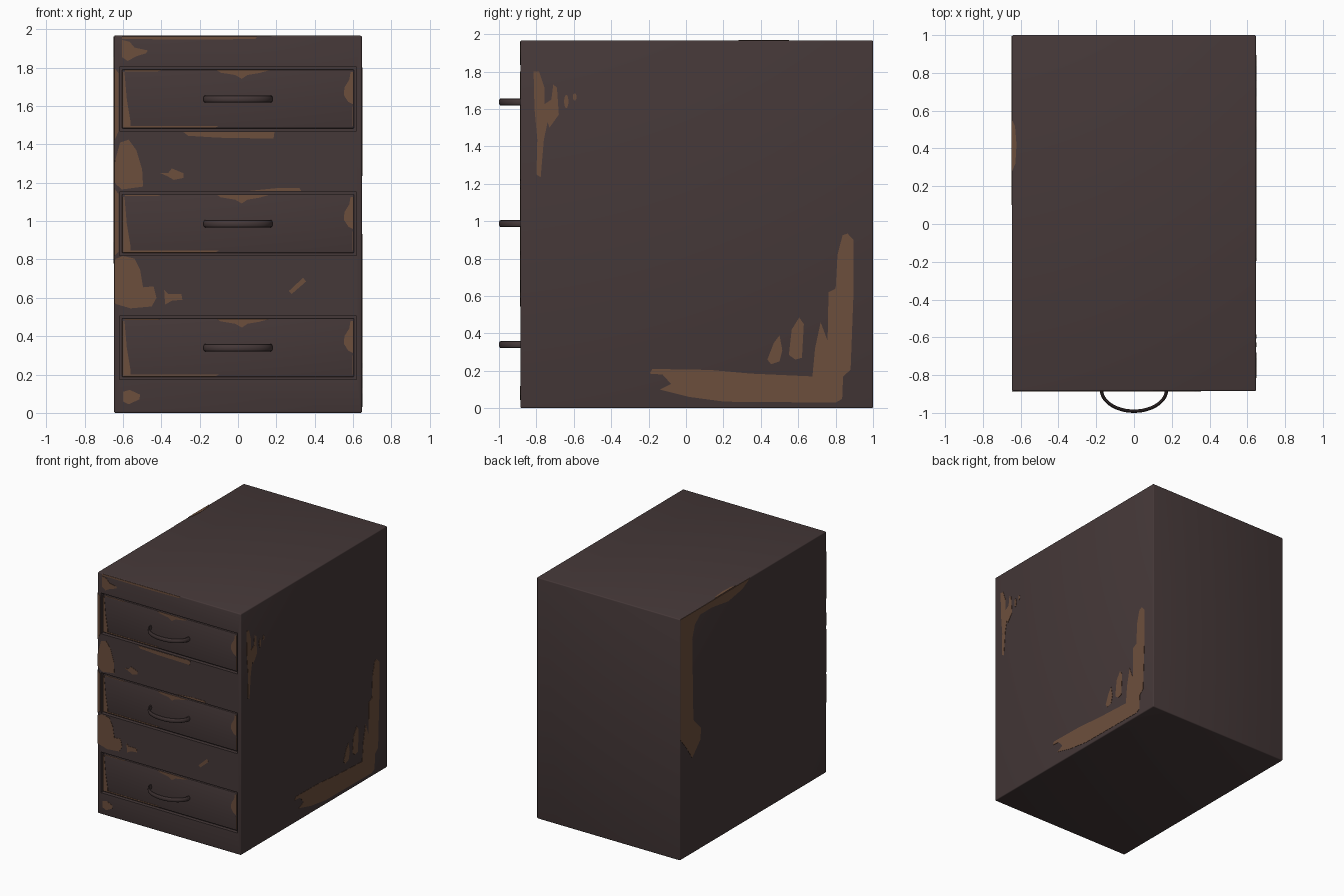
import bpy, bmesh, math

X, FRONT, BACK, H = 0.646, -0.885, 1.0, 1.967
DRAWER_Z = (0.34, 0.987, 1.637)


def material(name, rgb):
    m = bpy.data.materials.new(name)
    m.diffuse_color = (*rgb, 1)
    return m


PAINT = material("dark brown paint", (0.060, 0.040, 0.040))
RUST = material("rust", (0.152, 0.078, 0.046))


def make(name, bm, mat):
    bmesh.ops.recalc_face_normals(bm, faces=bm.faces[:])
    me = bpy.data.meshes.new(name)
    bm.to_mesh(me)
    bm.free()
    if mat:
        me.materials.append(mat)
    ob = bpy.data.objects.new(name, me)
    bpy.context.collection.objects.link(ob)
    return ob


def box(name, lo, hi, mat, bevel=0):
    bm = bmesh.new()
    bmesh.ops.create_cube(bm, size=1)
    for v in bm.verts:
        v.co = [lo[i] + (v.co[i] + 0.5) * (hi[i] - lo[i]) for i in range(3)]
    if bevel:
        bmesh.ops.bevel(bm, geom=bm.edges[:], offset=bevel, segments=3,
                        profile=0.5, affect='EDGES')
    return make(name, bm, mat)


def smooth(ob):
    bpy.ops.object.select_all(action='DESELECT')
    ob.select_set(True)
    bpy.context.view_layer.objects.active = ob
    bpy.ops.object.shade_smooth_by_angle(angle=math.radians(35))


def patches(name, outlines, place, depth):
    """Thin rust plates: place maps outline (u, v) to 3D, depth points outward."""
    bm = bmesh.new()
    for pts in outlines:
        f = bm.faces.new([bm.verts.new(place(u, v)) for u, v in pts])
        top = bmesh.ops.extrude_face_region(bm, geom=[f])["geom"]
        bmesh.ops.translate(bm, vec=depth,
                            verts=[g for g in top if isinstance(g, bmesh.types.BMVert)])
    return make(name, bm, RUST)


def oval(u, v, ru, rv, n=10):
    return [(u + ru * math.cos(math.tau * i / n), v + rv * math.sin(math.tau * i / n))
            for i in range(n)]


# Cabinet body with three shallow drawer openings
body = box("cabinet_body", (-X, FRONT, 0), (X, BACK, H), PAINT, 0.008)
for i, z in enumerate(DRAWER_Z):
    cut = box(f"opening_cutter_{i}", (-0.617, FRONT - 0.1, z - 0.166),
              (0.617, FRONT + 0.03, z + 0.166), None)
    cut.hide_render = True
    cut.hide_viewport = True
    mod = body.modifiers.new("opening", 'BOOLEAN')
    mod.operation, mod.object, mod.solver = 'DIFFERENCE', cut, 'EXACT'
smooth(body)

# Worn spots repeated on each drawer, relative to the drawer centre
DRAWER_RUST = [
    [(-.603, .14), (-.592, .14), (-.58, 0), (-.56, -.12), (-.56, -.14), (-.1, -.14),
     (-.12, -.15), (-.603, -.15)],
    [(-.59, .15), (-.4, .15), (-.42, .144), (-.59, .144)],
    [(.603, .14), (.603, -.03), (.575, -.015), (.552, .02), (.555, .06), (.58, .1), (.587, .14)],
    [(-.11, .15), (.165, .15), (.11, .135), (.05, .125), (.02, .105), (-.015, .125), (-.09, .137)],
    [(.596, -.14), (.603, -.14), (.603, -.04), (.598, -.04)],
]


def handle(name, z):
    """Bow handle: oval section swept along half an ellipse."""
    bm, rings = bmesh.new(), []
    n, m = 24, 12
    for i in range(n + 1):
        a = math.pi * i / n
        ring = []
        for j in range(m):
            b = math.tau * j / m
            r = 0.009 * math.cos(b)
            ring.append(bm.verts.new(((0.172 + r) * math.cos(a),
                                      -0.878 - (0.113 + r) * math.sin(a),
                                      z + 0.019 * math.sin(b))))
        rings.append(ring)
    for p, q in zip(rings, rings[1:]):
        for j in range(m):
            k = (j + 1) % m
            bm.faces.new((p[j], p[k], q[k], q[j]))
    bm.faces.new(rings[0])
    bm.faces.new(rings[-1])
    smooth(make(name, bm, PAINT))


# Drawers, handles and drawer rust
PANEL = FRONT + 0.008
for i, z in enumerate(DRAWER_Z):
    smooth(box(f"drawer_front_{i}", (-0.605, PANEL, z - 0.153),
               (0.605, FRONT + 0.035, z + 0.153), PAINT, 0.005))
    patches(f"drawer_rust_{i}", DRAWER_RUST,
            lambda u, v: (u, PANEL + 0.002, z + v), (0, -0.004, 0))
    handle(f"handle_{i}", z)

# Rust on the front frame
front_upper = [
    [(-.605, 1.962), (.1, 1.962), (.09, 1.95), (-.2, 1.946), (-.605, 1.95)],
    [(-.605, 1.945), (-.565, 1.935), (-.54, 1.905), (-.47, 1.89), (-.48, 1.875),
     (-.53, 1.86), (-.575, 1.835), (-.605, 1.855)],
    [(-.645, 1.30), (-.615, 1.41), (-.57, 1.425), (-.53, 1.37), (-.50, 1.27),
     (-.495, 1.18), (-.605, 1.165), (-.645, 1.2)],
    [(-.405, 1.25), (-.365, 1.25), (-.345, 1.275), (-.285, 1.25), (-.285, 1.225),
     (-.335, 1.215), (-.37, 1.235)],
    [(-.285, 1.465), (.19, 1.465), (.185, 1.43), (-.1, 1.435), (-.26, 1.445)],
    [(.06, 1.158), (.33, 1.158), (.32, 1.172), (.2, 1.172)],
    [(-.645, 1.42), (-.622, 1.47), (-.622, 1.77), (-.645, 1.8)],
]
front_lower = [
    [(-.645, .80), (-.60, .818), (-.54, .805), (-.51, .745), (-.495, .655), (-.44, .66),
     (-.425, .60), (-.45, .555), (-.56, .545), (-.645, .57)],
    [(-.385, .64), (-.365, .62), (-.295, .62), (-.29, .59), (-.345, .585), (-.38, .565)],
    [(.265, .635), (.34, .705), (.355, .685), (.28, .62)],
    [(-.6, .11), (-.565, .12), (-.51, .095), (-.515, .07), (-.57, .045), (-.6, .06)],
    [(-.645, .82), (-.622, .84), (-.622, 1.14), (-.645, 1.17)],
]
for name, shapes in (("front_rust_upper", front_upper), ("front_rust_lower", front_lower)):
    patches(name, shapes, lambda u, v: (u, FRONT + 0.002, v), (0, -0.004, 0))

# Rust on the right side
right = [
    [(.864, .934), (.896, .90), (.895, .6), (.88, .206), (.84, .17), (.835, .05), (.80, .03),
     (.206, .035), (.02, .06), (-.14, .10), (-.08, .13), (-.125, .18), (-.195, .185),
     (-.18, .21), (.126, .205), (.35, .185), (.676, .17), (.69, .32), (.72, .46), (.746, .39),
     (.757, .36), (.762, .62), (.8, .64), (.81, .82), (.837, .925)],
    [(.435, .26), (.47, .35), (.5, .39), (.515, .31), (.50, .25), (.455, .235)],
    [(.55, .285), (.565, .42), (.605, .485), (.63, .45), (.62, .27), (.585, .26)],
    [(-.815, 1.80), (-.785, 1.80), (-.757, 1.715), (-.757, 1.625), (-.72, 1.65), (-.71, 1.73),
     (-.69, 1.715), (-.68, 1.57), (-.73, 1.50), (-.74, 1.53), (-.76, 1.435), (-.777, 1.235),
     (-.80, 1.25), (-.795, 1.435), (-.81, 1.6)],
    oval(-.64, 1.64, .012, .036), oval(-.595, 1.665, .01, .02),
]
patches("right_side_rust", right, lambda u, v: (X - 0.002, u, v), (0.004, 0, 0))

# Rust on the left side, running along the top and back edges
left = [
    [(.1, 1.963), (.2, 1.91), (.38, 1.88), (.59, 1.91), (.74, 1.91), (.81, 1.855), (.845, 1.75),
     (.83, 1.085), (.73, .98), (.74, .89), (.845, .78), (.92, .89), (.995, .98), (.995, 1.963)],
]
patches("left_side_rust", left, lambda u, v: (-X + 0.002, u, v), (-0.004, 0, 0))

# Rust creeping onto the top edge
top = [[(-.645, .28), (-.628, .32), (-.622, .42), (-.63, .52), (-.645, .55)]]
patches("top_edge_rust", top, lambda u, v: (u, v, H - 0.002), (0, 0, 0.004))
